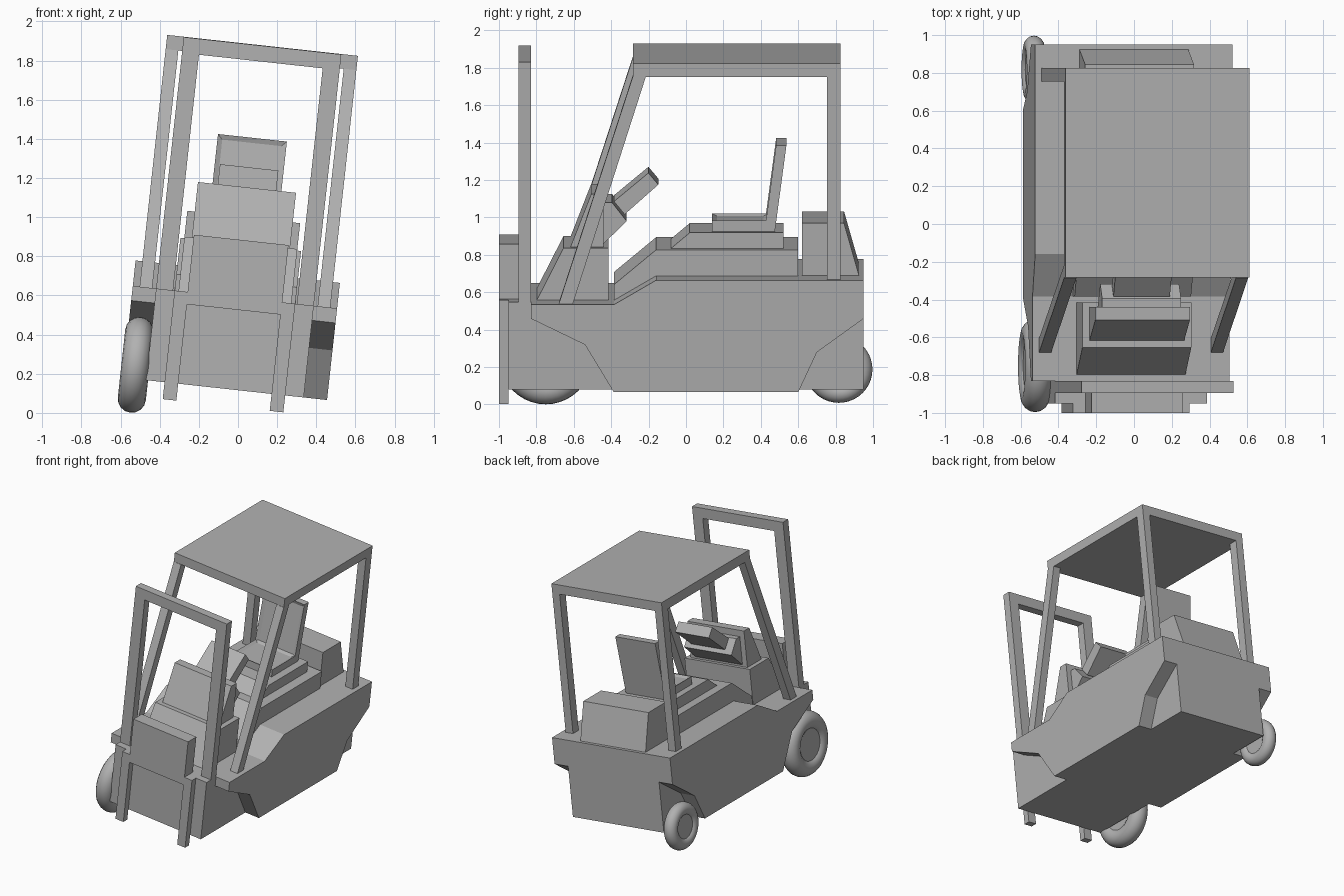
import bpy, bmesh, math
from mathutils import Matrix, Vector

if "Cube" in bpy.data.objects:
    bpy.data.objects.remove(bpy.data.objects["Cube"])

# The whole truck leans sideways; parts are built upright and then tilted
TILT = Matrix.Rotation(0.1093, 4, 'Y') @ Matrix.Translation((-0.080, 0, 0))

# Mid grey paint for every part
GREY = bpy.data.materials.new("mid_grey")
GREY.diffuse_color = (0.44, 0.44, 0.44, 1)
GREY.use_nodes = True
GREY.node_tree.nodes["Principled BSDF"].inputs["Base Color"].default_value = GREY.diffuse_color


def finish(name, bm):
    bmesh.ops.recalc_face_normals(bm, faces=bm.faces)
    bm.transform(TILT)
    me = bpy.data.meshes.new(name)
    bm.to_mesh(me)
    bm.free()
    me.materials.append(GREY)
    ob = bpy.data.objects.new(name, me)
    bpy.context.collection.objects.link(ob)
    return ob


def prism_bm(x0, x1, pts, axis='X'):
    """Extrude a profile: (y, z) along x, or (x, z) along y."""
    bm = bmesh.new()
    co = (lambda p: (x0, p[0], p[1])) if axis == 'X' else (lambda p: (p[0], x0, p[1]))
    d = (x1 - x0, 0, 0) if axis == 'X' else (0, x1 - x0, 0)
    f = bm.faces.new([bm.verts.new(co(p)) for p in pts])
    r = bmesh.ops.extrude_face_region(bm, geom=[f])
    bmesh.ops.translate(bm, vec=d, verts=[v for v in r['geom'] if isinstance(v, bmesh.types.BMVert)])
    bmesh.ops.recalc_face_normals(bm, faces=bm.faces)
    return bm


def prism(name, x0, x1, pts, axis='X'):
    return finish(name, prism_bm(x0, x1, pts, axis))


def rect(a0, a1, b0, b1):
    return [(a0, b0), (a1, b0), (a1, b1), (a0, b1)]


# Chassis with wheel arches cut out of the four lower corners
body = prism("chassis", -0.525, 0.525,
             [(-0.83, 0.115), (0.95, 0.115), (0.95, 0.717), (-0.16, 0.717), (-0.385, 0.586), (-0.83, 0.586)])
arches = {
    "front": [(-0.353, 0.06), (-0.54, 0.37), (-0.83, 0.511), (-0.9, 0.545), (-0.9, 0.06)],
    "rear": [(0.575, 0.06), (0.70, 0.33), (0.95, 0.511), (1.0, 0.547), (1.0, 0.06)],
}
for end, pts in arches.items():
    for s, side in ((1, "right"), (-1, "left")):
        cut = prism(f"{end}_{side}_arch_cutter", s * 0.405, s * 0.6, pts)
        cut.hide_render = True
        cut.hide_set(True)
        mod = body.modifiers.new("arch", 'BOOLEAN')
        mod.operation = 'DIFFERENCE'
        mod.solver = 'EXACT'
        mod.object = cut

# Nose, fork carriage and lift mast
prism("nose", -0.405, 0.405, rect(-0.95, -0.83, 0.115, 0.586))
prism("forks", -1.0, -0.95,
      [(-0.31, 0.028), (-0.24, 0.028), (-0.24, 0.523), (0.24, 0.523),
       (0.24, 0.028), (0.31, 0.028), (0.31, 0.586), (-0.31, 0.586)], 'Y')
prism("carriage_box", -0.243, 0.243, rect(-1.0, -0.895, 0.586, 0.88))
prism("mast", -0.895, -0.83,
      [(-0.405, 0.586), (-0.318, 0.586), (-0.318, 1.797), (0.318, 1.797),
       (0.318, 0.586), (0.405, 0.586), (0.405, 1.878), (-0.405, 1.878)], 'Y')

# Engine cover, seat plinth and counterweight
prism("engine_cover", -0.31, 0.31,
      [(-0.385, 0.58), (-0.385, 0.67), (-0.16, 0.857), (0.6, 0.857), (0.6, 0.71)])
prism("seat_plinth", -0.235, 0.235, [(-0.08, 0.857), (0.02, 0.941), (0.52, 0.941), (0.52, 0.857)])
prism("counterweight", -0.29, 0.29, [(0.62, 0.71), (0.62, 0.998), (0.845, 0.998), (0.927, 0.71)])


# Seat cushion and backrest, each with a recessed pad
def padded(name, pts, direction):
    bm = prism_bm(-0.177, 0.177, pts)
    bm.normal_update()
    f = max(bm.faces, key=lambda f: f.normal.dot(direction))
    bmesh.ops.inset_region(bm, faces=[f], thickness=0.035, depth=-0.012)
    finish(name, bm)


padded("seat_cushion", [(0.14, 0.941), (0.44, 0.941), (0.44, 1.0), (0.14, 1.0)], Vector((0, 0, 1)))
padded("seat_back", [(0.42, 0.941), (0.475, 0.941), (0.537, 1.405), (0.482, 1.405)], Vector((0, -1, 0)))

# Dashboard, steering column and steering panel
prism("dash_base", -0.29, 0.29, [(-0.8, 0.58), (-0.655, 0.865), (-0.415, 0.865), (-0.415, 0.58)])
prism("dash_top", -0.252, 0.252, [(-0.62, 0.86), (-0.507, 1.15), (-0.44, 1.15), (-0.44, 0.86)])
prism("steering_column", -0.21, 0.21, [(-0.44, 0.88), (-0.317, 1.0), (-0.395, 1.10), (-0.44, 1.10)])
prism("steering_panel", -0.15, 0.15, [(-0.385, 1.10), (-0.201, 1.253), (-0.148, 1.19), (-0.328, 1.03)])

# Overhead guard: roof and four posts
prism("roof", -0.49, 0.49, rect(-0.283, 0.827, 1.807, 1.88))
for s, side in ((1, "right"), (-1, "left")):
    prism(f"front_{side}_post", s * 0.425, s * 0.49,
          [(-0.68, 0.586), (-0.605, 0.586), (-0.215, 1.807), (-0.285, 1.807)])
    prism(f"rear_{side}_post", s * 0.425, s * 0.49, rect(0.755, 0.827, 0.717, 1.807))


# Wheels exist on the left side only: smooth tyre and flat hub
def wheel(name, y, z, major, minor):
    place = Matrix.Translation((-0.467, y, z)) @ Matrix.Rotation(math.pi / 2, 4, 'Y')
    bm = bmesh.new()
    n, m = 40, 16
    rings = []
    for i in range(n):
        a = 2 * math.pi * i / n
        ring = []
        for j in range(m):
            b = 2 * math.pi * j / m
            r = major + minor * math.cos(b)
            ring.append(bm.verts.new((r * math.cos(a), r * math.sin(a), minor * math.sin(b))))
        rings.append(ring)
    for i in range(n):
        for j in range(m):
            p, q, k = rings[i], rings[(i + 1) % n], (j + 1) % m
            bm.faces.new((p[j], q[j], q[k], p[k])).smooth = True
    bm.transform(place)
    finish(name + "_tyre", bm)
    bm = bmesh.new()
    bmesh.ops.create_cone(bm, cap_ends=True, segments=32, radius1=major - minor * 0.7,
                          radius2=major - minor * 0.7, depth=minor * 1.4)
    bm.transform(place)
    finish(name + "_hub", bm)


wheel("front_left_wheel", -0.75, 0.187, 0.174, 0.072)
wheel("rear_left_wheel", 0.817, 0.129, 0.128, 0.052)
